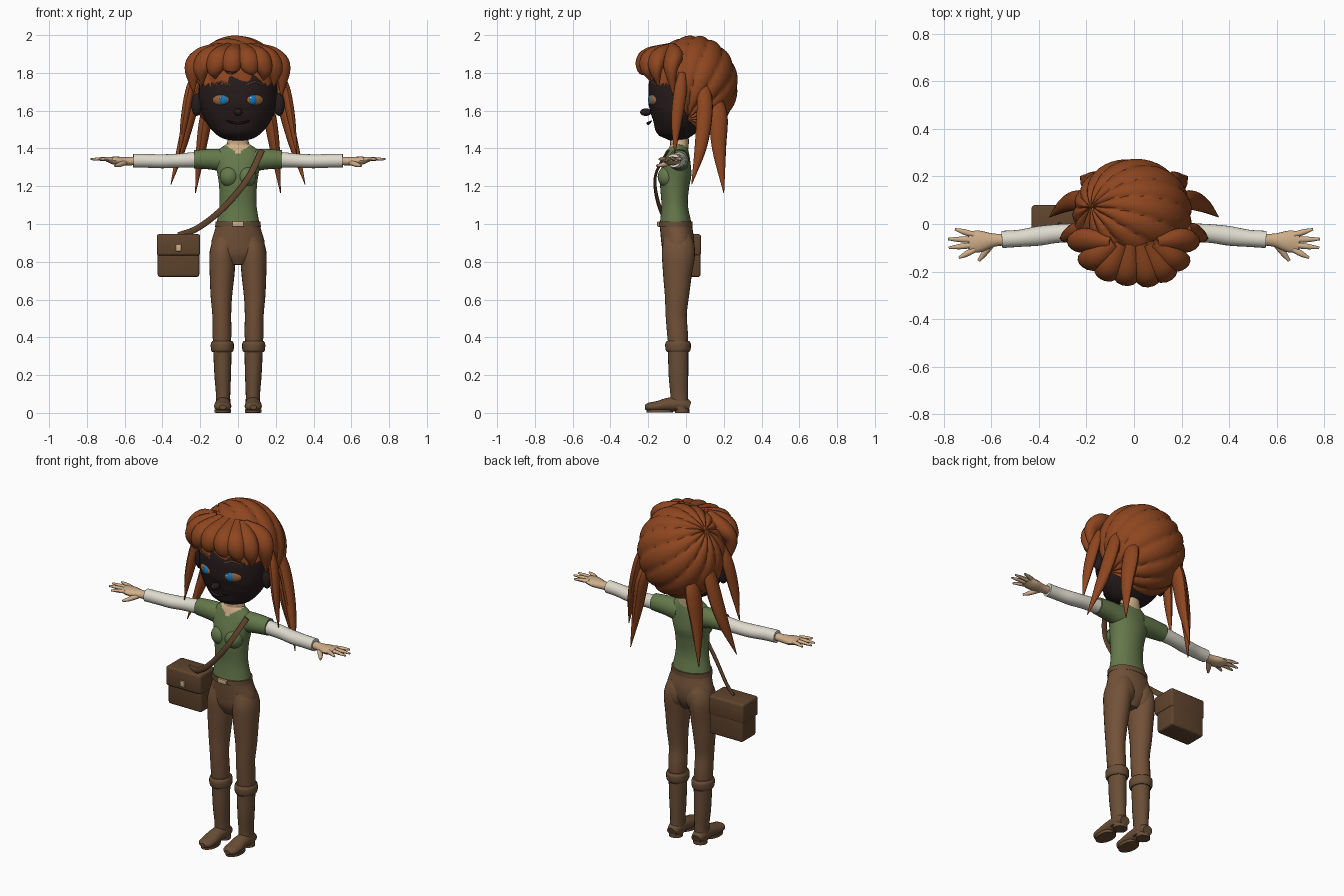
import bpy
import bmesh
import math
from mathutils import Vector, Matrix

if "Cube" in bpy.data.objects:
    bpy.data.objects.remove(bpy.data.objects["Cube"], do_unlink=True)


def material(name, red, green, blue):
    mat = bpy.data.materials.new(name)
    mat.use_nodes = True
    mat.diffuse_color = (red, green, blue, 1)
    shader = mat.node_tree.nodes["Principled BSDF"]
    shader.inputs["Base Color"].default_value = (red, green, blue, 1)
    shader.inputs["Roughness"].default_value = .8
    return mat


HAIR = material("rust hair", .27, .061, .014)
FACE = material("dark face", .02, .011, .012)
SKIN = material("tan skin", .62, .42, .25)
SHIRT = material("olive shirt", .127, .188, .07)
SLEEVE = material("cream cloth", .73, .7, .61)
TROUSERS = material("brown trousers", .171, .084, .04)
BOOTS = material("boot leather", .141, .076, .037)
BAG = material("bag leather", .115, .058, .026)
BLUE = material("blue iris", .007, .188, .51)
AMBER = material("amber eye", .305, .127, .045)

UPRIGHT = Vector((0, 1, 0))      # reference for parts running along z
LEVEL = Vector((0, 0, 1))        # reference for parts running along x or y
SIDES = (("left", 1), ("right", -1))


def finish(name, bm, *mats):
    """Turn a bmesh into a smooth shaded object."""
    bmesh.ops.recalc_face_normals(bm, faces=bm.faces)
    mesh = bpy.data.meshes.new(name)
    bm.to_mesh(mesh)
    bm.free()
    for mat in mats:
        mesh.materials.append(mat)
    obj = bpy.data.objects.new(name, mesh)
    bpy.context.collection.objects.link(obj)
    bpy.ops.object.select_all(action="DESELECT")
    obj.select_set(True)
    bpy.context.view_layer.objects.active = obj
    bpy.ops.object.shade_smooth_by_angle(angle=math.radians(40))
    return obj


def smooth_path(points, steps):
    """Catmull-Rom interpolation of centre and radii together."""
    pts = [Vector(p) for p in points]
    pts = [pts[0] * 2 - pts[1]] + pts + [pts[-1] * 2 - pts[-2]]
    out = []
    for a, b, c, d in zip(pts, pts[1:], pts[2:], pts[3:]):
        for i in range(steps):
            t = i / steps
            out.append(b + (c - a) * (t / 2)
                       + (a * 2 - b * 5 + c * 4 - d) * (t * t / 2)
                       + (b * 3 - a - c * 3 + d) * (t ** 3 / 2))
    return out + [pts[-2]]


def loft(name, points, up, *mats, side=1, count=20, steps=4, rule=None):
    """Elliptical tube; each point is x, y, z, width radius, depth radius."""
    path = smooth_path([(p[0] * side, *p[1:]) for p in points], steps)
    bm = bmesh.new()
    rings = []
    for i, p in enumerate(path):
        ahead, behind = path[min(i + 1, len(path) - 1)], path[max(i - 1, 0)]
        tangent = (Vector(ahead[:3]) - Vector(behind[:3])).normalized()
        across = tangent.cross(up).normalized()
        out = across.cross(tangent)
        ring = []
        for k in range(count):
            angle = math.tau * k / count
            ring.append(bm.verts.new(Vector(p[:3])
                                     + across * (max(p[3], .001) * math.cos(angle))
                                     + out * (max(p[4], .001) * math.sin(angle))))
        rings.append(ring)
    for low, high in zip(rings, rings[1:]):
        for k in range(count):
            n = (k + 1) % count
            bm.faces.new((low[k], low[n], high[n], high[k]))
    bm.faces.new(rings[0])
    bm.faces.new(rings[-1])
    if rule:
        for face in bm.faces:
            face.material_index = int(rule(face.calc_center_median()))
    return finish(name, bm, *mats)


def ball(name, centre, radii, mat, turn=0):
    bm = bmesh.new()
    bmesh.ops.create_uvsphere(bm, u_segments=24, v_segments=14, radius=1)
    place = Matrix.Translation(centre) @ Matrix.Rotation(turn, 4, "Z")
    bm.transform(place @ Matrix.Diagonal((*radii, 1)))
    return finish(name, bm, mat)


def block(name, centre, size, mat, bevel):
    bm = bmesh.new()
    bmesh.ops.create_cube(bm, size=1)
    bm.transform(Matrix.Translation(centre) @ Matrix.Diagonal((*size, 1)))
    bmesh.ops.bevel(bm, geom=bm.edges[:], offset=bevel, segments=3,
                    profile=.5, affect="EDGES")
    return finish(name, bm, mat)


# Head, nose and lips
loft("head", [(0, -.11, 1.453, .04, .035), (0, -.1, 1.475, .1, .075),
              (0, -.075, 1.52, .152, .12), (0, -.05, 1.58, .187, .155),
              (0, -.03, 1.66, .206, .172), (0, -.02, 1.74, .205, .175),
              (0, -.01, 1.83, .17, .15)], UPRIGHT, FACE, count=40, steps=6)
ball("nose", (0, -.213, 1.592), (.023, .03, .02), FACE)
loft("lips", [(-.06, -.183, 1.545, .003, .003), (0, -.2, 1.533, .01, .008),
              (.06, -.183, 1.545, .003, .003)], LEVEL, FACE, count=10)

# Eyes, brows and ears
for label, s in SIDES:
    turn = s * math.radians(25)
    ball(label + "_eye", (s * .09, -.172, 1.657), (.049, .02, .03), AMBER, turn)
    ball(label + "_iris", (s * .08, -.182, 1.657), (.029, .017, .027), BLUE, turn)
    ball(label + "_glint", (s * .08 - .012, -.198, 1.667), (.006, .004, .006), SLEEVE, turn)
    loft(label + "_brow", [(.045, -.197, 1.738, .002, .003), (.09, -.185, 1.752, .005, .005),
                           (.135, -.157, 1.735, .002, .002)], LEVEL, AMBER, side=s, count=8)
    ball(label + "_ear", (s * .218, -.04, 1.632), (.03, .028, .06), FACE, -turn)

# Hair cap: a sphere whose pole is the whorl, scalloped into strands
bm = bmesh.new()
bmesh.ops.create_uvsphere(bm, u_segments=112, v_segments=36, radius=1)
whorl = LEVEL.rotation_difference(Vector((-.7, .13, .7)))
for v in bm.verts:
    swirl = math.atan2(v.co.y, v.co.x) * 7 + math.acos(max(-1, min(1, v.co.z))) * 1.2
    ridge = .945 + .06 * math.sqrt(abs(math.sin(swirl)))
    p = whorl @ v.co * ridge
    v.co = Vector((p.x * .25 - .007, p.y * .235 + .04, p.z * .26 + 1.738))
face_opening = [f for f in bm.faces
                if f.calc_center_median().y < -.03 and f.calc_center_median().z < 1.74]
bmesh.ops.delete(bm, geom=face_opening, context="FACES")
finish("hair_cap", bm, HAIR)

# Fringe clumps rolling forward from the parting
tips = [(-.235, -.07, 1.7), (-.19, -.145, 1.74), (-.12, -.19, 1.77), (-.035, -.21, 1.81),
        (.065, -.215, 1.79), (.135, -.195, 1.76), (.19, -.15, 1.73), (.23, -.07, 1.68)]
for i, (x, y, z) in enumerate(tips):
    loft("fringe_clump_%d" % (i + 1),
         [(x * .4, -.08, 1.935, .03, .025), (x * .82, y * .95, 1.885, .055, .045),
          (x * 1.02, y - .01, 1.82, .046, .035), (x, y + .005, z, .004, .004)],
         Vector((x, -.7, .7)), HAIR, count=14, steps=6)

# Hanging locks, three on each side
for label, s in SIDES:
    outward = Vector((s, .2, 0))
    loft(label + "_front_lock", [(.225, -.02, 1.8, .02, .015), (.255, -.03, 1.7, .035, .025),
                                 (.285, -.05, 1.54, .028, .02), (.31, -.06, 1.37, .002, .002)],
         outward, HAIR, side=s, count=12, steps=6)
    loft(label + "_middle_lock", [(.2, .09, 1.75, .03, .02), (.24, .1, 1.62, .043, .03),
                                  (.295, .08, 1.42, .034, .025), (.355, .03, 1.21, .002, .002)],
         outward, HAIR, side=s, count=12, steps=6)
    loft(label + "_back_lock", [(.13, .14, 1.7, .03, .025), (.165, .17, 1.58, .05, .034),
                                (.195, .175, 1.4, .038, .027), (.225, .2, 1.165, .002, .002)],
         outward, HAIR, side=s, count=12, steps=6)

# Neck and shirt, with a V neckline picked out on the shirt faces
loft("neck", [(0, -.035, 1.37, .08, .045), (0, -.035, 1.41, .066, .048),
              (0, -.035, 1.44, .056, .05), (0, -.04, 1.5, .055, .05)], UPRIGHT, SKIN)
loft("shirt", [(0, -.055, .995, .115, .085), (0, -.06, 1.1, .098, .07),
               (0, -.06, 1.2, .1, .077), (0, -.053, 1.27, .11, .082),
               (0, -.045, 1.34, .125, .068), (0, -.04, 1.39, .105, .054),
               (0, -.035, 1.42, .064, .044)], UPRIGHT, SHIRT, SKIN, count=48, steps=6,
     rule=lambda c: c.y < -.04 and abs(c.x) < (c.z - 1.37) * 1.4)

# Arms and hands
for label, s in SIDES:
    ball(label + "_chest", (s * .045, -.1, 1.25), (.052, .05, .055), SHIRT)
    loft(label + "_short_sleeve", [(.06, -.037, 1.335, .055, .062), (.14, -.037, 1.343, .053, .055),
                                   (.232, -.035, 1.343, .046, .048)], LEVEL, SHIRT, side=s)
    loft(label + "_long_sleeve", [(.2, -.035, 1.342, .04, .042), (.32, -.04, 1.335, .039, .037),
                                  (.4, -.05, 1.332, .041, .037), (.48, -.06, 1.334, .036, .036),
                                  (.555, -.065, 1.335, .036, .036)], LEVEL, SLEEVE, side=s)
    loft(label + "_palm", [(.53, -.065, 1.335, .024, .022), (.59, -.068, 1.332, .028, .022),
                           (.65, -.073, 1.335, .046, .022), (.695, -.076, 1.342, .042, .012)],
         LEVEL, SKIN, side=s, count=16)
    # Fingers fan out from the knuckles: root y, tip x, tip y
    fingers = [("index", -.108, .735, -.142), ("middle", -.088, .778, -.1),
               ("ring", -.067, .782, -.063), ("little", -.046, .752, -.022)]
    for finger, root, tip_x, tip_y in fingers:
        loft(label + "_" + finger + "_finger",
             [(.67, root, 1.342, .012, .012), ((.67 + tip_x) / 2, (root + tip_y) / 2, 1.344, .012, .01),
              (tip_x, tip_y, 1.343, .005, .005)], LEVEL, SKIN, side=s, count=10)
    loft(label + "_thumb", [(.6, -.085, 1.325, .016, .015), (.63, -.125, 1.313, .013, .012),
                            (.652, -.155, 1.308, .006, .006)], LEVEL, SKIN, side=s, count=10)

# Trousers and belt
loft("trouser_seat", [(0, -.045, .785, .05, .05), (0, -.044, .84, .13, .078),
                      (0, -.043, .9, .141, .087), (0, -.05, .96, .125, .086),
                      (0, -.055, 1, .114, .084)], UPRIGHT, TROUSERS, count=32)
loft("belt", [(0, -.055, .984, .121, .09), (0, -.055, 1.012, .119, .09)],
     UPRIGHT, BOOTS, count=32, steps=1)
block("belt_buckle", (0, -.147, 1), (.06, .012, .026), SKIN, .003)

# Legs and boots
for label, s in SIDES:
    loft(label + "_trouser_leg", [(.085, -.042, .34, .045, .05), (.085, -.045, .42, .05, .055),
                                  (.086, -.052, .52, .05, .056), (.088, -.048, .62, .057, .064),
                                  (.084, -.045, .74, .066, .077), (.08, -.04, .85, .07, .088),
                                  (.06, -.045, .93, .06, .075)], UPRIGHT, TROUSERS, side=s, count=24)
    ball(label + "_buttock", (s * .065, -.005, .865), (.065, .052, .085), TROUSERS)
    loft(label + "_boot_cuff", [(.083, -.042, .322, .054, .058), (.083, -.042, .335, .06, .066),
                                (.083, -.042, .365, .061, .068), (.083, -.042, .38, .054, .06)],
         UPRIGHT, BOOTS, side=s)
    loft(label + "_boot_shaft", [(.08, -.033, .02, .04, .048), (.079, -.036, .1, .038, .047),
                                 (.081, -.04, .2, .044, .052), (.083, -.042, .35, .049, .054)],
         UPRIGHT, BOOTS, side=s)
    loft(label + "_boot_foot", [(.08, .02, .034, .03, .026), (.08, -.02, .045, .04, .039),
                                (.08, -.09, .044, .042, .037), (.081, -.15, .035, .046, .028),
                                (.081, -.195, .031, .04, .023), (.081, -.218, .03, .018, .012)],
         LEVEL, BOOTS, side=s)
    loft(label + "_boot_heel", [(.08, -.02, 0, .039, .038), (.08, -.02, .022, .039, .038)],
         UPRIGHT, BOOTS, side=s, steps=1)
    loft(label + "_boot_sole", [(.081, -.14, .002, .044, .07), (.081, -.14, .018, .044, .07)],
         UPRIGHT, BOOTS, side=s, steps=1)

# Satchel: body, flap, clasp and shoulder strap
block("bag_body", (-.315, .012, .825), (.22, .13, .21), BAG, .012)
block("bag_flap", (-.315, .005, .89), (.23, .148, .113), BAG, .012)
block("bag_clasp", (-.315, -.071, .872), (.03, .012, .034), SKIN, .003)
loft("bag_strap", [(.125, -.095, 1.39, .017, .007), (.07, -.158, 1.27, .017, .007),
                   (0, -.16, 1.17, .017, .007), (-.11, -.125, 1.055, .017, .007),
                   (-.22, -.06, .975, .017, .007), (-.315, 0, .94, .017, .007)],
     Vector((-.2, -1, .2)), BAG, count=10, steps=6)
